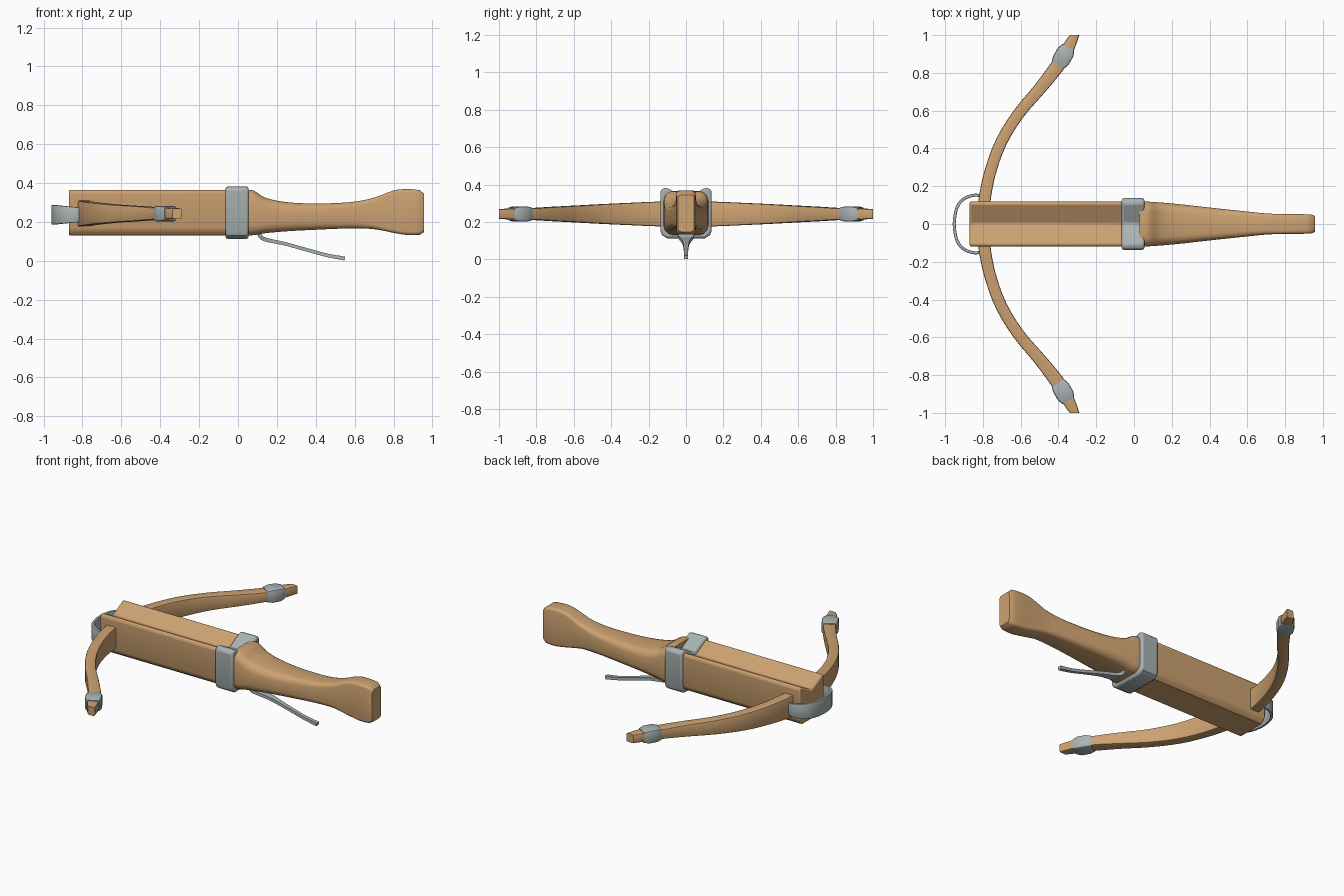
import bpy, bmesh, math
from mathutils import Vector

if "Cube" in bpy.data.objects:
    bpy.data.objects.remove(bpy.data.objects["Cube"])


def material(name, rgb):
    m = bpy.data.materials.new(name)
    m.diffuse_color = (*rgb, 1)
    m.use_nodes = True
    m.node_tree.nodes["Principled BSDF"].inputs["Base Color"].default_value = m.diffuse_color
    return m


wood = material("warm wood", (0.61, 0.36, 0.165))
steel = material("grey steel", (0.40, 0.45, 0.45))


def loft(name, rings, mat, bevel=0.0, mirror=False, angle=35):
    """Skin a list of closed rings, cap both ends, finish as an object."""
    bm = bmesh.new()
    vs = [[bm.verts.new(p) for p in r] for r in rings]
    n = len(vs[0])
    for a, b in zip(vs, vs[1:]):
        for i in range(n):
            j = (i + 1) % n
            bm.faces.new((a[i], a[j], b[j], b[i]))
    bm.faces.new(vs[0])
    bm.faces.new(vs[-1])
    bmesh.ops.recalc_face_normals(bm, faces=bm.faces)
    me = bpy.data.meshes.new(name)
    bm.to_mesh(me)
    bm.free()
    me.materials.append(mat)
    ob = bpy.data.objects.new(name, me)
    bpy.context.collection.objects.link(ob)
    bpy.ops.object.select_all(action='DESELECT')
    ob.select_set(True)
    bpy.context.view_layer.objects.active = ob
    bpy.ops.object.shade_smooth_by_angle(angle=math.radians(angle))
    if bevel:
        b = ob.modifiers.new("bevel", 'BEVEL')
        b.width, b.segments, b.limit_method = bevel, 2, 'ANGLE'
        b.angle_limit = math.radians(40)
    if mirror:
        mm = ob.modifiers.new("mirror", 'MIRROR')
        mm.use_axis = (False, True, False)
    return ob


def rounded(hu, hv, r, seg=3):
    """Rounded rectangle as (u, v) pairs."""
    pts = []
    for k, (su, sv) in enumerate(((1, 1), (-1, 1), (-1, -1), (1, -1))):
        for s in range(seg + 1):
            a = math.pi / 2 * (k + s / seg)
            pts.append((su * (hu - r) + r * math.cos(a), sv * (hv - r) + r * math.sin(a)))
    return pts


def smooth(keys, steps=3):
    """Catmull-Rom through tuples of any length."""
    k = [Vector(p) for p in keys]
    k = [2 * k[0] - k[1]] + k + [2 * k[-1] - k[-2]]
    out = []
    for a, b, c, d in zip(k, k[1:], k[2:], k[3:]):
        for s in range(steps):
            t = s / steps
            out.append(0.5 * (2 * b + (c - a) * t + (2 * a - 5 * b + 4 * c - d) * t * t
                              + (3 * b - a - 3 * c + d) * t ** 3))
    return out + [k[-2]]


def sweep_flat(path, zc, r, end_normal=None):
    """Rings along a path in plan: points are (x, y, half thickness, half height)."""
    rings = []
    for i, p in enumerate(path):
        a, b = path[max(i - 1, 0)], path[min(i + 1, len(path) - 1)]
        t = Vector((b[0] - a[0], b[1] - a[1])).normalized()
        n = Vector((t.y, -t.x))
        if end_normal and i == len(path) - 1:
            n = Vector(end_normal)
        rings.append([(p[0] + n.x * u, p[1] + n.y * u, zc + v)
                      for u, v in rounded(p[2], p[3], r, 2)])
    return rings


# fore-stock with a V groove for the bolt
def stock_section(x, g=0.0):
    half = [(0.12 + g, 0.355 + g), (0.12 + g, 0.17 - g), (0.111 + g, 0.147 - g), (0.09 + g * .7, 0.13 - g)]
    right = [(0, 0.312 + g), (0.108, 0.368 + g)] + half
    return [(x, y, z) for y, z in right] + [(x, -y, z) for y, z in reversed(right[1:])]


loft("fore_stock", [stock_section(-0.87), stock_section(0.04)], wood, bevel=0.013)
loft("stock_band", [stock_section(-0.065, 0.017), stock_section(0.055, 0.017)], steel, bevel=0.012)

# shaped grip and butt: x, top, bottom, half width
grip = smooth([(0.03, 0.365, 0.13, 0.12), (0.08, 0.362, 0.132, 0.118), (0.14, 0.325, 0.142, 0.114),
               (0.25, 0.302, 0.152, 0.104), (0.40, 0.295, 0.160, 0.087), (0.58, 0.302, 0.167, 0.068),
               (0.70, 0.325, 0.163, 0.056), (0.80, 0.362, 0.144, 0.052), (0.87, 0.369, 0.133, 0.052),
               (0.935, 0.364, 0.134, 0.051)])
grip.append(Vector((0.957, 0.345, 0.148, 0.043)))
rings = []
for x, top, bot, hw in grip:
    r = min(0.05, 0.42 * hw) if x < 0.7 else 0.017
    rings.append([(x, u, (top + bot) / 2 + v) for u, v in rounded(hw, (top - bot) / 2, r)])
loft("grip_and_butt", rings, wood, angle=40)

# bow arms
arm = smooth([(-0.795, 0.05, 0.032, 0.067), (-0.788, 0.15, 0.032, 0.066), (-0.757, 0.29, 0.031, 0.06),
              (-0.70, 0.44, 0.031, 0.053), (-0.61, 0.585, 0.031, 0.045), (-0.50, 0.715, 0.033, 0.038),
              (-0.41, 0.83, 0.037, 0.031), (-0.355, 0.92, 0.034, 0.029), (-0.313, 1.0, 0.024, 0.027)])
loft("bow_arm", sweep_flat(arm, 0.243, 0.008, (1, 0)), wood, mirror=True)

# metal cuffs near the bow tips
cuff = [(-0.403, 0.842, 0.038, 0.035), (-0.388, 0.865, 0.047, 0.040),
        (-0.362, 0.910, 0.047, 0.040), (-0.347, 0.935, 0.036, 0.034)]
loft("tip_cuff", sweep_flat(cuff, 0.243, 0.010), steel, mirror=True)

# foot stirrup looping round the front
half = [(-0.80, 0.135), (-0.82, 0.151), (-0.86, 0.150), (-0.905, 0.130), (-0.938, 0.085)]
loop = half + [(-0.952, 0.0)] + [(x, -y) for x, y in reversed(half)]
stirrup = [(p[0], p[1], 0.008, 0.036 + 0.014 * min(1, max(0, (-0.80 - p[0]) / 0.14)))
           for p in smooth(loop)]
loft("foot_stirrup", sweep_flat(stirrup, 0.237, 0.004), steel)

# long trigger lever: x, z, half width, half thickness
lever = smooth([(0.105, 0.150, 0.048, 0.010), (0.118, 0.122, 0.042, 0.010), (0.15, 0.107, 0.030, 0.010),
                (0.24, 0.088, 0.018, 0.009), (0.36, 0.055, 0.012, 0.009), (0.46, 0.028, 0.011, 0.009),
                (0.55, 0.012, 0.012, 0.010)])
rings = []
for i, (x, z, hw, ht) in enumerate(lever):
    a, b = lever[max(i - 1, 0)], lever[min(i + 1, len(lever) - 1)]
    t = Vector((b[0] - a[0], b[1] - a[1])).normalized()
    rings.append([(x - t.y * ht * v, u * hw, z + t.x * ht * v)
                  for u, v in ((1, 1), (-1, 1), (-1, -1), (1, -1))])
loft("trigger_lever", rings, steel)
